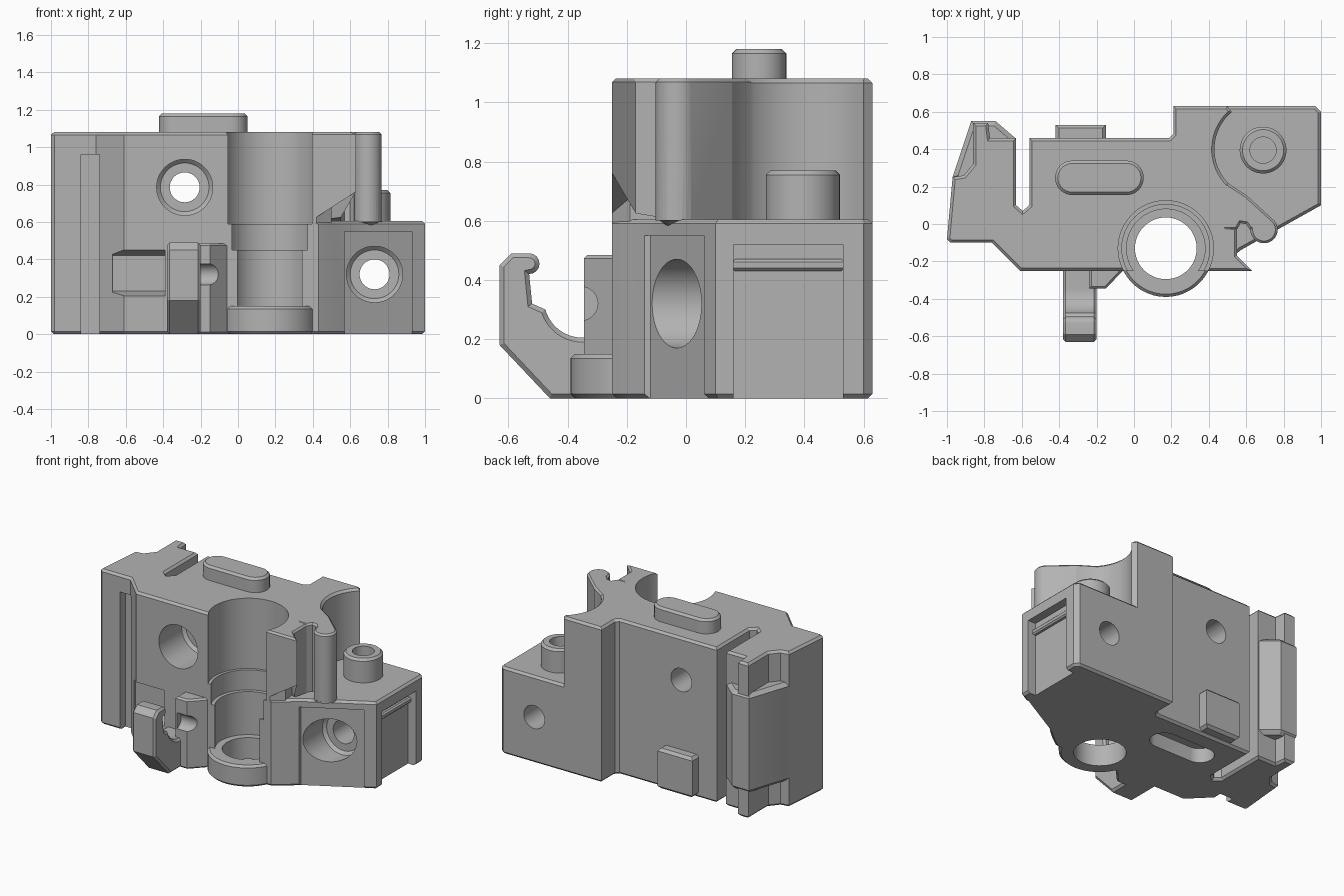
import bpy, bmesh
from math import sin, cos, radians
from mathutils import Matrix

if "Cube" in bpy.data.objects:
    bpy.data.objects.remove(bpy.data.objects["Cube"])

grey = bpy.data.materials.new("plain grey")
grey.use_nodes = True
grey.diffuse_color = (0.45, 0.45, 0.45, 1)
grey.node_tree.nodes["Principled BSDF"].inputs["Base Color"].default_value = grey.diffuse_color


def arc(cx, cy, r, a0, a1, n=16):
    angles = [radians(a0 + (a1 - a0) * i / n) for i in range(n + 1)]
    return [(cx + r * cos(a), cy + r * sin(a)) for a in angles]


def prism(name, outline, low, high, axis="Z", chamfer=0.0, ends=(True, True)):
    """Extrude an outline along an axis and chamfer the rims of its ends."""
    bm = bmesh.new()
    bottom = bm.faces.new([bm.verts.new((a, b, low)) for a, b in outline])
    new = bmesh.ops.extrude_face_region(bm, geom=[bottom])["geom"]
    top = [f for f in new if isinstance(f, bmesh.types.BMFace)][0]
    for v in top.verts:
        v.co.z = high
    if chamfer:
        rims = [e for f, on in zip((bottom, top), ends) if on for e in f.edges]
        bmesh.ops.bevel(bm, geom=rims, offset=chamfer, segments=1, affect='EDGES')
    # X: outline is (y, z); Y: outline is (x, z)
    if axis == "X":
        bm.transform(Matrix(((0, 0, 1, 0), (1, 0, 0, 0), (0, 1, 0, 0), (0, 0, 0, 1))))
    elif axis == "Y":
        bm.transform(Matrix(((1, 0, 0, 0), (0, 0, 1, 0), (0, 1, 0, 0), (0, 0, 0, 1))))
    bmesh.ops.recalc_face_normals(bm, faces=bm.faces)
    mesh = bpy.data.meshes.new(name)
    bm.to_mesh(mesh)
    bm.free()
    mesh.materials.append(grey)
    ob = bpy.data.objects.new(name, mesh)
    bpy.context.collection.objects.link(ob)
    return ob


def rod(name, cx, cy, r, low, high, axis="Z", chamfer=0.0, ends=(True, True)):
    return prism(name, arc(cx, cy, r, 0, 352.5, 47), low, high, axis, chamfer, ends)


def box(name, x, y, z, chamfer=0.0):
    pts = [(x[0], y[0]), (x[1], y[0]), (x[1], y[1]), (x[0], y[1])]
    return prism(name, pts, z[0], z[1], "Z", chamfer)


def combine(target, tool, operation):
    """Apply a boolean and discard the tool object."""
    mod = target.modifiers.new("bool", 'BOOLEAN')
    mod.operation, mod.solver, mod.object = operation, 'EXACT', tool
    bpy.context.view_layer.update()
    graph = bpy.context.evaluated_depsgraph_get()
    mesh = bpy.data.meshes.new_from_object(target.evaluated_get(graph))
    target.modifiers.clear()
    target.data = mesh
    bpy.data.objects.remove(tool)


# Tall main body with the rear slot and the scooped right side
body = prism("main_body", [
    (-1, -.08), (-.98, -.1), (-.76, -.1), (-.61, -.25), (.42, -.25), (.5, -.19), (.5, 0), (.55, .1)]
    + arc(.69, .4, .26, 250, 130, 20) + [
    (.5, .63), (.21, .63), (.21, .48), (.19, .46), (-.56, .46), (-.56, .1), (-.595, .07),
    (-.63, .1), (-.63, .46), (-.77, .46), (-.78, .54), (-.86, .54), (-.86, .32), (-.91, .26),
    (-.97, .25)], 0, 1.08, chamfer=.015)

# Low block on the left-hand side
parts = [prism("low_block", [(.38, -.25), (.43, -.25), (.5, -.2), (.57, -.14), (1, .1), (1, .6), (.97, .63), (.25, .63),
                             (.25, .2)], 0, .605, chamfer=.015)]

# Curled finger beside the bore
parts.append(prism("finger", [(.45, -.03), (.55, -.03), (.57, .005), (.6, 0), (.62, -.03)]
                   + arc(.695, -.03, .073, 180, 400) + [(.6, .155), (.5, .22), (.45, .2)],
                   .6, 1.08, chamfer=.012, ends=(False, True)))
tip = rod("finger_tip", .695, -.03, .073, .57, .61)
for v in tip.data.vertices:
    if v.co.z < .58:
        v.co.x, v.co.y = .695 + (v.co.x - .695) * .2, -.03 + (v.co.y + .03) * .2
parts.append(tip)

# Pointed lip with a sloping underside
lip = prism("lip", [(.38, -.25), (.63, -.25), (.55, -.17), (.55, -.02), (.38, 0)], .6, 1.08,
            chamfer=.012, ends=(False, True))
for v in lip.data.vertices:
    if v.co.z < .7:
        v.co.z = .6 + max(0, (v.co.x - .4) * .7 - (v.co.y + .25))
parts.append(lip)

# Rear corner slab, foot pad, ring, jaw
parts.append(prism("corner_slab", [(-.97, .25), (-.9, .2), (-.7, .4), (-.635, .46), (-.74, .55), (-.87, .55)],
                   .18, .87, chamfer=.025))
parts.append(box("rear_pad", (-.42, -.15), (.4, .53), (.02, .3), .018))
parts.append(rod("bore_ring", .17, -.135, .255, 0, .15, chamfer=.015))
parts.append(prism("jaw", [(-.24, -.2), (-.24, -.345), (-.15, -.345), (-.06, -.25), (-.06, -.2)], 0, .485,
                   chamfer=.012))

# Hooked clip in front
parts.append(prism("clip", [(-.2, 0), (-.46, 0), (-.63, .18), (-.63, .45), (-.59, .49)]
                   + arc(-.53, .455, .035, 90, -90, 8) + [(-.52, .32), (-.475, .3)]
                   + arc(-.35, .335, .13, 200, 270, 10) + [(-.2, .205)], -.38, -.2, "X", .015))

# Top lug and short post
lug = arc(-.04, .247, .092, -90, 90) + arc(-.33, .247, .092, 90, 270)
parts.append(prism("top_lug", lug, 1.0, 1.18, chamfer=.015))
parts.append(rod("post", .69, .395, .125, .5, .77, chamfer=.015))
for part in parts:
    combine(body, part, 'UNION')

cuts = []
# Stepped bore
for r, low, high in ((.165, -.1, .2), (.21, .15, .47), (.235, .45, .61), (.255, .59, 1.3)):
    cuts.append(rod("bore_cut", .17, -.13, r, low, high))
# Counterbored screw holes, front to back
for x, z, floor in ((-.285, .785, .02), (.73, .32, .12)):
    cuts.append(rod("screw_cut", x, z, .08, -.5, 1, "Y"))
    cuts.append(rod("counterbore_cut", x, z, .15, -.5, floor, "Y", .02))
cuts.append(rod("post_hole", .69, .395, .07, .5, .9))
cuts.append(rod("jaw_groove", -.355, .32, .057, -.23, -.085, "X"))
cuts.append(prism("underside_pocket", lug, -.1, .1))
cuts.append(box("side_window", (.94, 1.1), (.16, .53), (-.1, .52)))
cuts.append(prism("angled_panel", [(.57, -.2), (.93, 0), (.93, .08), (.57, -.12)], -.1, .55))
cuts.append(box("front_groove", (-.84, -.74), (-.3, -.04), (-.1, .96)))
# Front pocket with a sloping ceiling
cuts.append(prism("front_pocket", [(-.3, .19), (-.17, .23), (-.17, .42), (-.3, .47)], -.67, -.39, "X"))
for cut in cuts:
    combine(body, cut, 'DIFFERENCE')

# Bar inside the side window
bar = box("window_bar", (.9, .965), (.155, .535), (.43, .47), .01)

bpy.ops.object.select_all(action='DESELECT')
for ob in (body, bar):
    ob.select_set(True)
bpy.context.view_layer.objects.active = body
bpy.ops.object.shade_smooth_by_angle(angle=radians(25))
